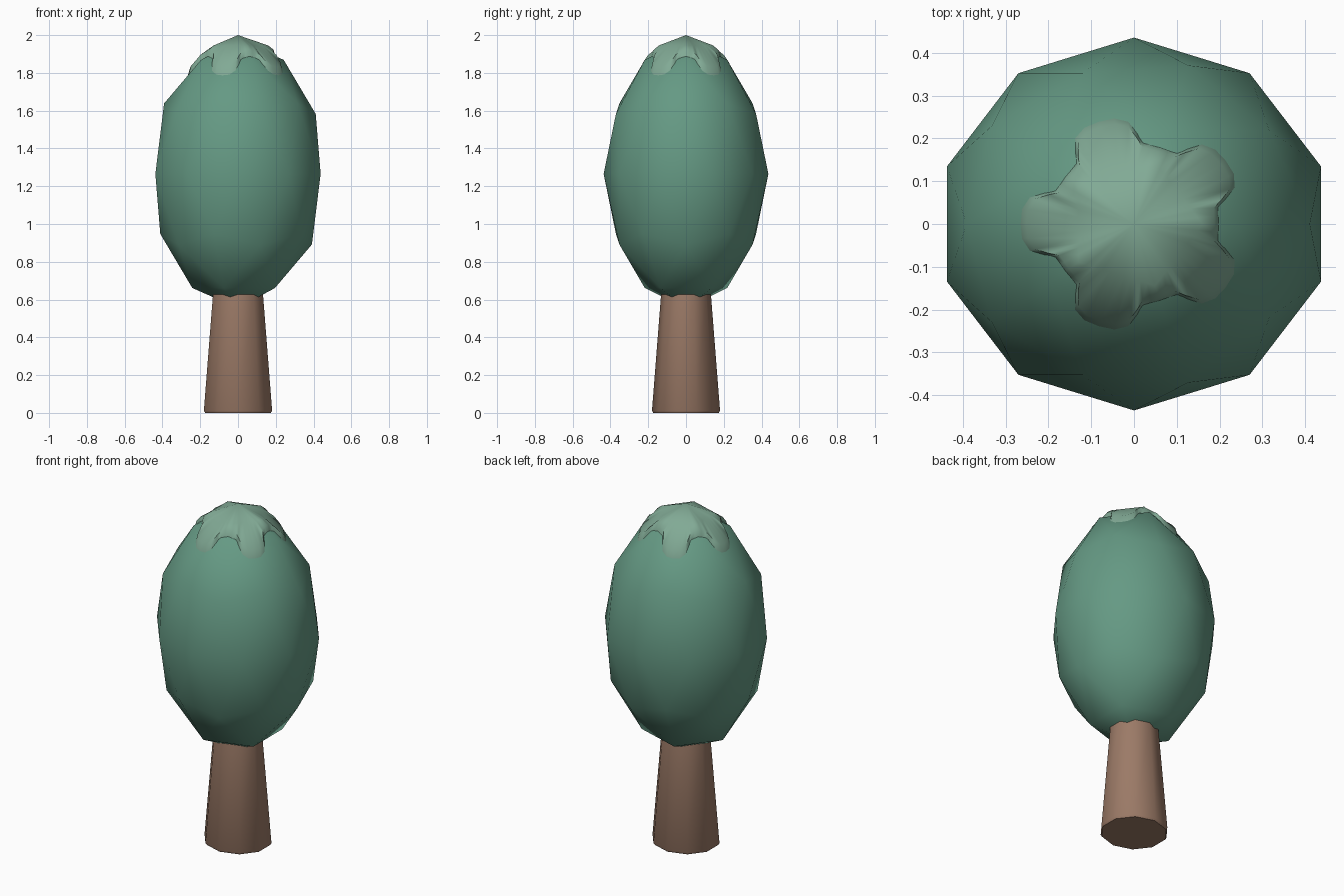
import bpy, bmesh, math
from mathutils import Vector
from mathutils.bvhtree import BVHTree

if "Cube" in bpy.data.objects:
    bpy.data.objects.remove(bpy.data.objects["Cube"])

SQUASH = 0.948  # the tree is slightly narrower in y


def finish(obj, name, color, angle):
    obj.name = name
    mat = bpy.data.materials.new(name + "_color")
    mat.diffuse_color = (*color, 1)
    mat.use_nodes = True
    mat.node_tree.nodes["Principled BSDF"].inputs["Base Color"].default_value = mat.diffuse_color
    obj.data.materials.append(mat)
    bpy.ops.object.select_all(action='DESELECT')
    obj.select_set(True)
    bpy.context.view_layer.objects.active = obj
    bpy.ops.object.shade_smooth_by_angle(angle=math.radians(angle))


def ring_mesh(name, rings, cap_bottom=False, cap_top=False, apex=None):
    bm = bmesh.new()
    rows = [[bm.verts.new(p) for p in ring] for ring in rings]
    n = len(rows[0])
    for a, b in zip(rows, rows[1:]):
        for i in range(n):
            j = (i + 1) % n
            bm.faces.new((a[i], a[j], b[j], b[i]))
    if cap_bottom:
        bm.faces.new(rows[0][::-1])
    if cap_top:
        bm.faces.new(rows[-1])
    if apex:
        top = bm.verts.new(apex)
        for i in range(n):
            bm.faces.new((rows[-1][i], rows[-1][(i + 1) % n], top))
    mesh = bpy.data.meshes.new(name)
    bm.to_mesh(mesh)
    bm.free()
    obj = bpy.data.objects.new(name, mesh)
    bpy.context.collection.objects.link(obj)
    return obj


def polar(r, deg, z):
    a = math.radians(deg)
    return (r * math.cos(a), r * math.sin(a) * SQUASH, z)


# Trunk: tapered ten-sided column with a small bottom bevel
profile = [(0.183, 0), (0.19, 0.012), (0.139, 0.63)]
trunk = ring_mesh("trunk", [[polar(r, 18 + 36 * i, z) for i in range(10)] for r, z in profile],
                  cap_bottom=True, cap_top=True)
finish(trunk, "trunk", (0.33, 0.195, 0.135), 40)

# Foliage: stretched low-poly ball
bpy.ops.mesh.primitive_ico_sphere_add(subdivisions=2, radius=1)
foliage = bpy.context.object
for v in foliage.data.vertices:
    v.co = Vector((v.co.x * 0.46, v.co.y * 0.46 * SQUASH, v.co.z * 0.71 + 1.265))
finish(foliage, "foliage", (0.13, 0.32, 0.23), 60)

# Scalloped cap: five drooping lobes draped over the foliage
tree = BVHTree.FromPolygons([v.co.copy() for v in foliage.data.vertices],
                            [list(p.vertices) for p in foliage.data.polygons])


def drape(r, deg, lift):
    x, y, _ = polar(r, deg, 0)
    hit = tree.ray_cast(Vector((x, y, 3)), Vector((0, 0, -1)))[0]
    return (x, y, hit.z + lift)


half_lobe = [(0, 0.268), (8, 0.267), (15, 0.255), (20, 0.225), (24, 0.203), (30, 0.2), (36, 0.2)]
lobe = [(-a, r) for a, r in half_lobe[:0:-1]] + half_lobe[:-1]
rim = [(36 + 72 * k + a, r) for k in range(5) for a, r in lobe]
crown = [polar(0.16 * math.cos(math.radians(36)) / math.cos(math.radians((d % 72) - 36)), d, 1.945)
         for d, _ in rim]
cap = ring_mesh("leaf_cap", [[drape(r, d, -0.006) for d, r in rim],
                             [drape(r * 0.94, d, 0.03) for d, r in rim],
                             crown], apex=(0, 0, 2.0))
finish(cap, "leaf_cap", (0.22, 0.40, 0.30), 60)
